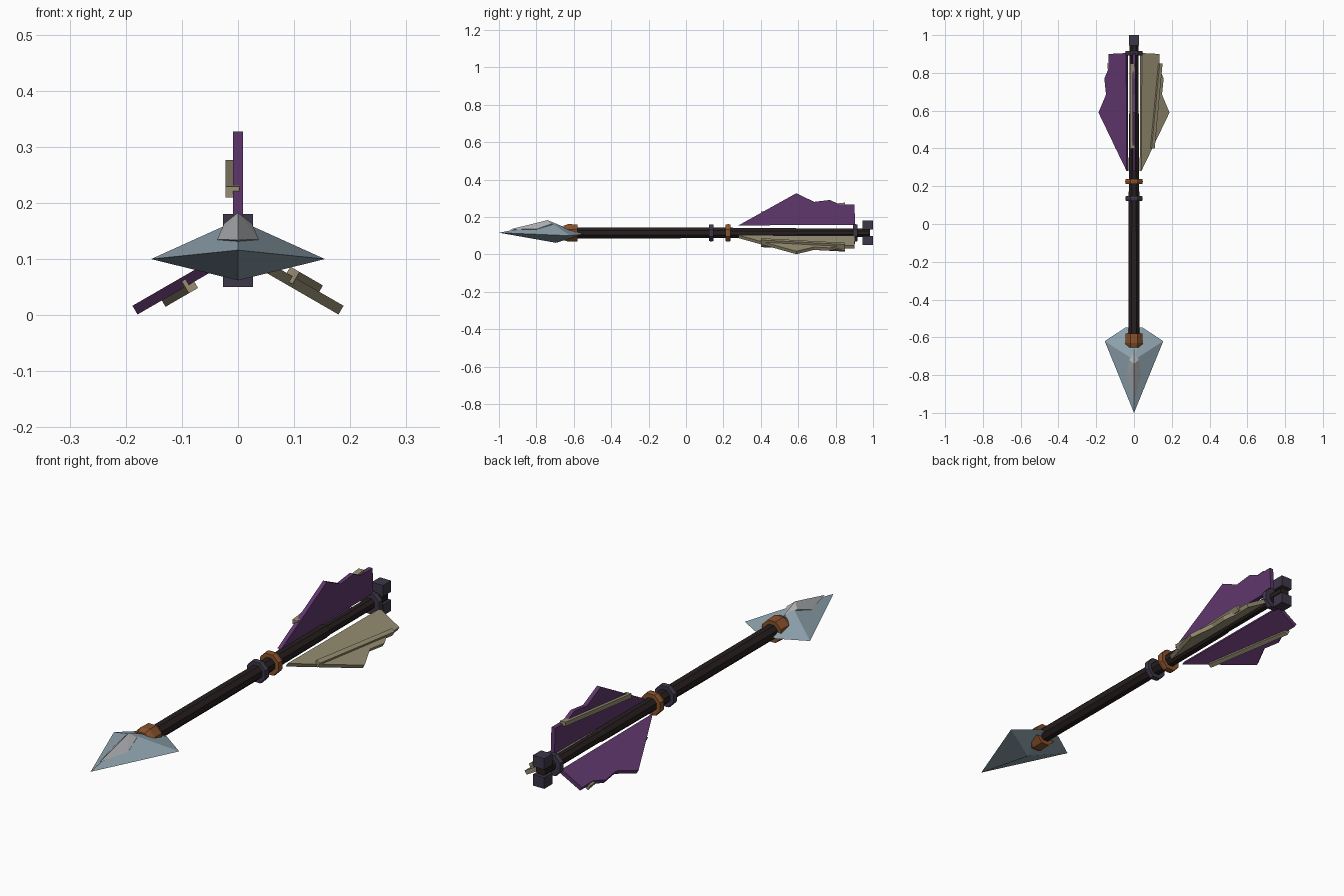
import bpy, bmesh, math
from mathutils import Matrix, Vector

cube = bpy.data.objects.get("Cube")
if cube:
    bpy.data.objects.remove(cube)

AXIS = 0.115  # height of the shaft's centre line


def material(name, rgb):
    m = bpy.data.materials.new(name)
    m.use_nodes = True
    m.diffuse_color = (*rgb, 1)
    m.node_tree.nodes["Principled BSDF"].inputs["Base Color"].default_value = (*rgb, 1)
    return m


wood = material("dark wood", (0.02, 0.013, 0.013))
iron = material("dark iron", (0.048, 0.038, 0.065))
leather = material("orange leather", (0.25, 0.085, 0.025))
steel = material("blue steel", (0.27, 0.36, 0.42))
pale = material("pale steel", (0.42, 0.43, 0.45))
purple = material("purple feather", (0.115, 0.038, 0.15))
cream = material("cream feather", (0.31, 0.27, 0.17))


def finish(name, bm, mat):
    bmesh.ops.recalc_face_normals(bm, faces=bm.faces)
    mesh = bpy.data.meshes.new(name)
    bm.to_mesh(mesh)
    bm.free()
    mesh.materials.append(mat)
    ob = bpy.data.objects.new(name, mesh)
    bpy.context.collection.objects.link(ob)
    return ob


def lathe(name, profile, mat, sides=8):
    """Faceted tube along y from (y, radius) stations."""
    bm = bmesh.new()
    rings = []
    for y, r in profile:
        r /= math.cos(math.pi / sides)
        angles = [(i + 0.5) * math.tau / sides for i in range(sides)]
        rings.append([bm.verts.new((r * math.cos(a), y, AXIS + r * math.sin(a))) for a in angles])
    for a, b in zip(rings, rings[1:]):
        for i in range(sides):
            j = (i + 1) % sides
            bm.faces.new((a[i], a[j], b[j], b[i]))
    bm.faces.new(rings[0])
    bm.faces.new(rings[-1])
    return finish(name, bm, mat)


def hull(name, points, mat):
    """Convex solid; points off the centre plane are mirrored in x."""
    bm = bmesh.new()
    for x, y, z in points:
        for s in ((1, -1) if x else (1,)):
            bm.verts.new((s * x, y, z))
    bmesh.ops.convex_hull(bm, input=bm.verts)
    return finish(name, bm, mat)


def plate(name, outline, x0, x1, angle, mat):
    """Flat (y, radius) outline, thickened in x and turned about the shaft."""
    bm = bmesh.new()
    face = bm.faces.new([bm.verts.new((x0, y, r)) for y, r in outline])
    side = bmesh.ops.extrude_face_region(bm, geom=[face])["geom"]
    moved = [v for v in side if isinstance(v, bmesh.types.BMVert)]
    bmesh.ops.translate(bm, verts=moved, vec=(x1 - x0, 0, 0))
    turn = Matrix.Translation((0, 0, AXIS)) @ Matrix.Rotation(angle, 4, "Y")
    bmesh.ops.transform(bm, matrix=turn, verts=bm.verts)
    return finish(name, bm, mat)


# Arrowhead with a raised ridge on top
hull("arrowhead", [(0, -1, 0.116), (0.155, -0.62, 0.1), (0, -0.72, 0.17),
                   (0, -0.695, 0.062), (0.045, -0.548, 0.108)], steel)
hull("arrowhead_ridge", [(0, -0.94, 0.134), (0.037, -0.8, 0.135), (0, -0.74, 0.183),
                         (0.025, -0.72, 0.163), (0, -0.66, 0.15), (0, -0.75, 0.11)], pale)

# Shaft, slimmer towards the tail
lathe("shaft", [(-0.66, 0.029), (-0.1, 0.029), (0.58, 0.026), (0.6, 0.023), (0.985, 0.023)], wood)

# Wrapped bindings and rings
lathe("head_binding", [(-0.655, 0.038), (-0.63, 0.047), (-0.58, 0.045)], leather)
for name, y, radius, half, mat in (("front_ring", 0.135, 0.046, 0.012, iron),
                                   ("leather_ring", 0.225, 0.047, 0.014, leather),
                                   ("tail_ring", 0.905, 0.047, 0.012, iron)):
    lathe(name, [(y - half, radius * 0.94), (y, radius), (y + half, radius * 0.94)], mat)

# Nock lugs above and below the shaft end
for name, side in (("upper_nock", 1), ("lower_nock", -1)):
    bm = bmesh.new()
    bmesh.ops.create_cube(bm, size=1)
    bmesh.ops.scale(bm, vec=(0.054, 0.055, 0.048), verts=bm.verts)
    bmesh.ops.translate(bm, vec=(0, 0.9725, AXIS + side * 0.041), verts=bm.verts)
    finish(name, bm, iron)

# Three ragged fins, each with a raised quill on one face
FIN = [(0.28, 0.04), (0.59, 0.212), (0.685, 0.166), (0.77, 0.176),
       (0.82, 0.152), (0.9, 0.152), (0.905, 0.043)]
QUILL = [(0.4, 0.095), (0.4, 0.114), (0.85, 0.162), (0.85, 0.144)]
for name, turn, mat in (("top", 0, purple), ("left", 1, cream), ("right", 2, purple)):
    angle = turn * math.tau / 3
    plate(name + "_fin", FIN, -0.009, 0.009, angle, mat)
    plate(name + "_quill", QUILL, -0.022, 0.003, angle, cream)
